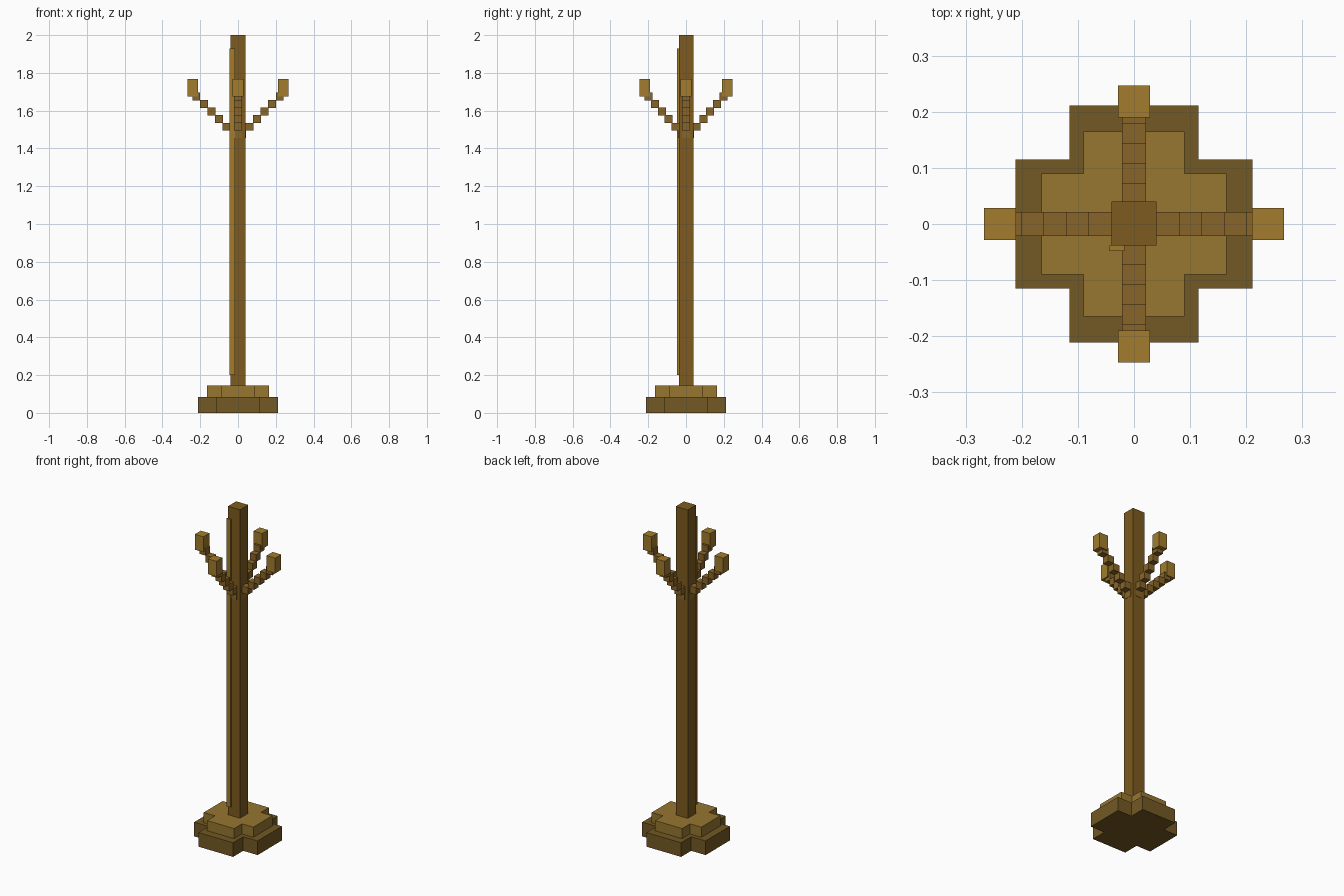
import bpy, bmesh
from mathutils import Matrix

if "Cube" in bpy.data.objects:
    bpy.data.objects.remove(bpy.data.objects["Cube"])


def material(name, rgb):
    m = bpy.data.materials.new(name)
    m.diffuse_color = (*rgb, 1)
    m.use_nodes = True
    m.node_tree.nodes["Principled BSDF"].inputs["Base Color"].default_value = m.diffuse_color
    return m


DARK = material("dark_wood", (0.17, 0.10, 0.017))
STEP = material("step_wood", (0.31, 0.18, 0.031))
POST = material("post_wood", (0.205, 0.105, 0.014))
ARM = material("arm_wood", (0.25, 0.13, 0.021))
LIGHT = material("light_wood", (0.36, 0.20, 0.026))


def finish(name, bm, mat):
    me = bpy.data.meshes.new(name)
    bmesh.ops.recalc_face_normals(bm, faces=bm.faces)
    bm.to_mesh(me)
    bm.free()
    me.materials.append(mat)
    ob = bpy.data.objects.new(name, me)
    bpy.context.collection.objects.link(ob)
    return ob


def add_box(bm, centre, size):
    mat = Matrix.Translation(centre) @ Matrix.Diagonal((*size, 1))
    bmesh.ops.create_cube(bm, size=1, matrix=mat)


def box(name, lo, hi, mat):
    bm = bmesh.new()
    add_box(bm, [(a + b) / 2 for a, b in zip(lo, hi)], [b - a for a, b in zip(lo, hi)])
    return finish(name, bm, mat)


def cross_slab(name, long, short, z0, z1, mat):
    # plus-shaped outline: one corner of three points, turned four times
    bm = bmesh.new()
    verts = []
    x, y = 1, 0
    for _ in range(4):
        for a, b in ((long, short), (short, short), (short, long)):
            verts.append(bm.verts.new((a * x - b * y, a * y + b * x, z0)))
        x, y = -y, x
    face = bm.faces.new(verts)
    ext = bmesh.ops.extrude_face_region(bm, geom=[face], use_keep_orig=True)
    top = [v for v in ext["geom"] if isinstance(v, bmesh.types.BMVert)]
    bmesh.ops.translate(bm, verts=top, vec=(0, 0, z1 - z0))
    return finish(name, bm, mat)


# Stepped foot
cross_slab("lower_base", 0.211, 0.115, 0, 0.085, DARK)
cross_slab("upper_base", 0.165, 0.09, 0.085, 0.146, STEP)

# Post with a thin highlight strip on its front left edge
box("post", (-0.04, -0.038, 0.146), (0.04, 0.04, 2.0), POST)
box("edge_strip", (-0.044, -0.048, 0.2), (-0.017, -0.038, 1.93), LIGHT)

# Four stair-stepped arms, each ending in a peg
for side, dx, dy, pitch, tip in (("right", 1, 0, 0.04, 0.239), ("left", -1, 0, 0.04, 0.239),
                                 ("back", 0, 1, 0.0356, 0.218), ("front", 0, -1, 0.0356, 0.218)):
    bm = bmesh.new()
    for i in range(6):
        r = 0.021 + pitch * i
        add_box(bm, (dx * r, dy * r, 1.475 + 0.04 * i), (0.042, 0.042, 0.042))
    finish(side + "_arm", bm, ARM)
    bm = bmesh.new()
    add_box(bm, (dx * tip, dy * tip, 1.721), (0.057, 0.057, 0.092))
    finish(side + "_peg", bm, LIGHT)
